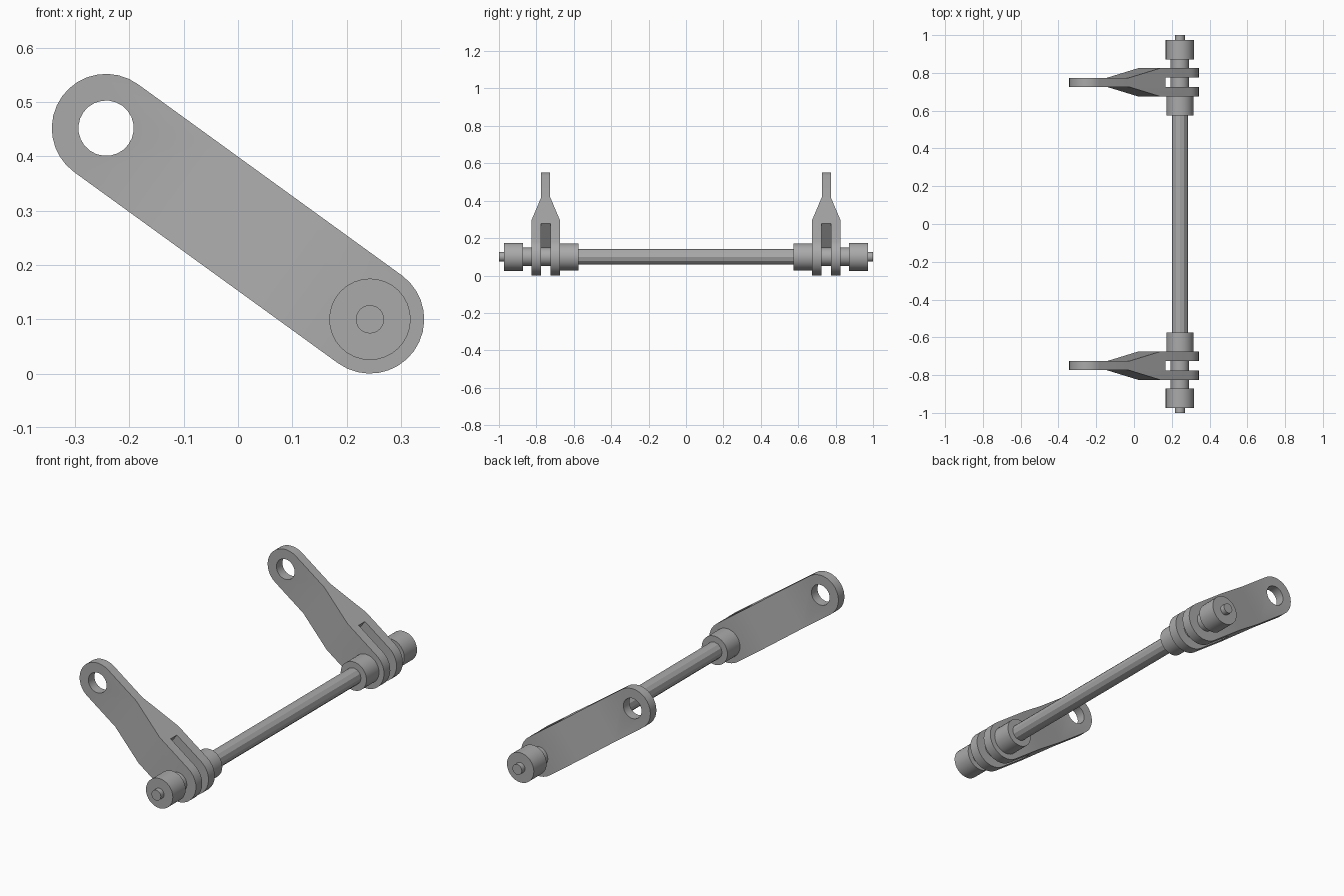
import bpy, bmesh, math
from mathutils import Vector, Matrix

if "Cube" in bpy.data.objects:
    bpy.data.objects.remove(bpy.data.objects["Cube"], do_unlink=True)

steel = bpy.data.materials.new("grey_steel")
steel.use_nodes = True
steel.diffuse_color = (0.4, 0.4, 0.4, 1)
steel.node_tree.nodes["Principled BSDF"].inputs["Base Color"].default_value = steel.diffuse_color

PIVOT = Vector((0.243, 0, 0.1))      # axle axis
EYE = Vector((-0.243, 0, 0.452))     # far hole of each arm
REACH = (EYE - PIVOT).length
R = 0.1                              # arm end radius


def prism(name, points, offset):
    """Closed 3D outline extruded along offset."""
    bm = bmesh.new()
    face = bm.faces.new([bm.verts.new(p) for p in points])
    out = bmesh.ops.extrude_face_region(bm, geom=[face])
    moved = [v for v in out["geom"] if isinstance(v, bmesh.types.BMVert)]
    bmesh.ops.translate(bm, verts=moved, vec=offset)
    bmesh.ops.recalc_face_normals(bm, faces=bm.faces)
    mesh = bpy.data.meshes.new(name)
    bm.to_mesh(mesh)
    bm.free()
    obj = bpy.data.objects.new(name, mesh)
    bpy.context.collection.objects.link(obj)
    mesh.materials.append(steel)
    return obj


def arc(cx, radius, start, end, steps, y):
    angles = [start + (end - start) * i / steps for i in range(steps + 1)]
    return [(cx + radius * math.cos(a), y, radius * math.sin(a)) for a in angles]


def smooth(obj):
    bpy.ops.object.select_all(action='DESELECT')
    obj.select_set(True)
    bpy.context.view_layer.objects.active = obj
    bpy.ops.object.shade_smooth_by_angle(angle=math.radians(25))


def rod(name, radius, y0, y1, sides=32):
    """Cylinder on the axle axis."""
    ring = arc(0, radius, 0, math.tau, sides, y0)[:-1]
    obj = prism(name, ring, (0, y1 - y0, 0))
    obj.location = PIVOT
    if sides > 16:
        smooth(obj)


def cut(obj, tool, operation):
    mod = obj.modifiers.new("cut", 'BOOLEAN')
    mod.operation, mod.solver, mod.object = operation, 'EXACT', tool
    bpy.context.view_layer.update()
    graph = bpy.context.evaluated_depsgraph_get()
    mesh = bpy.data.meshes.new_from_object(obj.evaluated_get(graph))
    obj.modifiers.clear()
    obj.data = mesh
    bpy.data.objects.remove(tool, do_unlink=True)


def arm(name, y):
    # rounded bar outline, thick enough to be trimmed by the fork profile
    half = math.pi / 2
    outline = arc(REACH, R, -half, half, 16, -0.1) + arc(0, R, half, 3 * half, 16, -0.1)
    obj = prism(name, outline, (0, 0.2, 0))
    # fork profile seen along the arm edge
    side = [(-0.15, 0.075), (0.2, 0.075), (0.405, 0.024), (0.8, 0.024)]
    slot = [(0.167, -0.025), (0.167, 0.025)]
    loop = [(-0.15, -0.025)] + slot + [(-0.15, 0.025)] + side
    loop += [(s, -w) for s, w in reversed(side)]
    cut(obj, prism("fork_cutter", [(s, w, -0.2) for s, w in loop], (0, 0, 0.4)), 'INTERSECT')
    # eye hole
    hole = arc(REACH, 0.051, 0, math.tau, 24, -0.2)[:-1]
    cut(obj, prism("hole_cutter", hole, (0, 0.4, 0)), 'DIFFERENCE')
    d = EYE - PIVOT
    obj.rotation_euler = (0, math.atan2(-d.z, d.x), 0)
    obj.location = PIVOT + Vector((0, y, 0))
    smooth(obj)


rod("centre_shaft", 0.042, -0.58, 0.58, 12)
for label, k in (("front", -1), ("back", 1)):
    arm(label + "_arm", 0.75 * k)
    for part, radius, near, far in (
            ("inner_collar", 0.072, 0.575, 0.675),
            ("hinge_pin", 0.049, 0.66, 0.89),
            ("outer_collar", 0.075, 0.872, 0.974),
            ("pin_tip", 0.026, 0.96, 1.0)):
        lo, hi = sorted((near * k, far * k))
        rod(label + "_" + part, radius, lo, hi)
